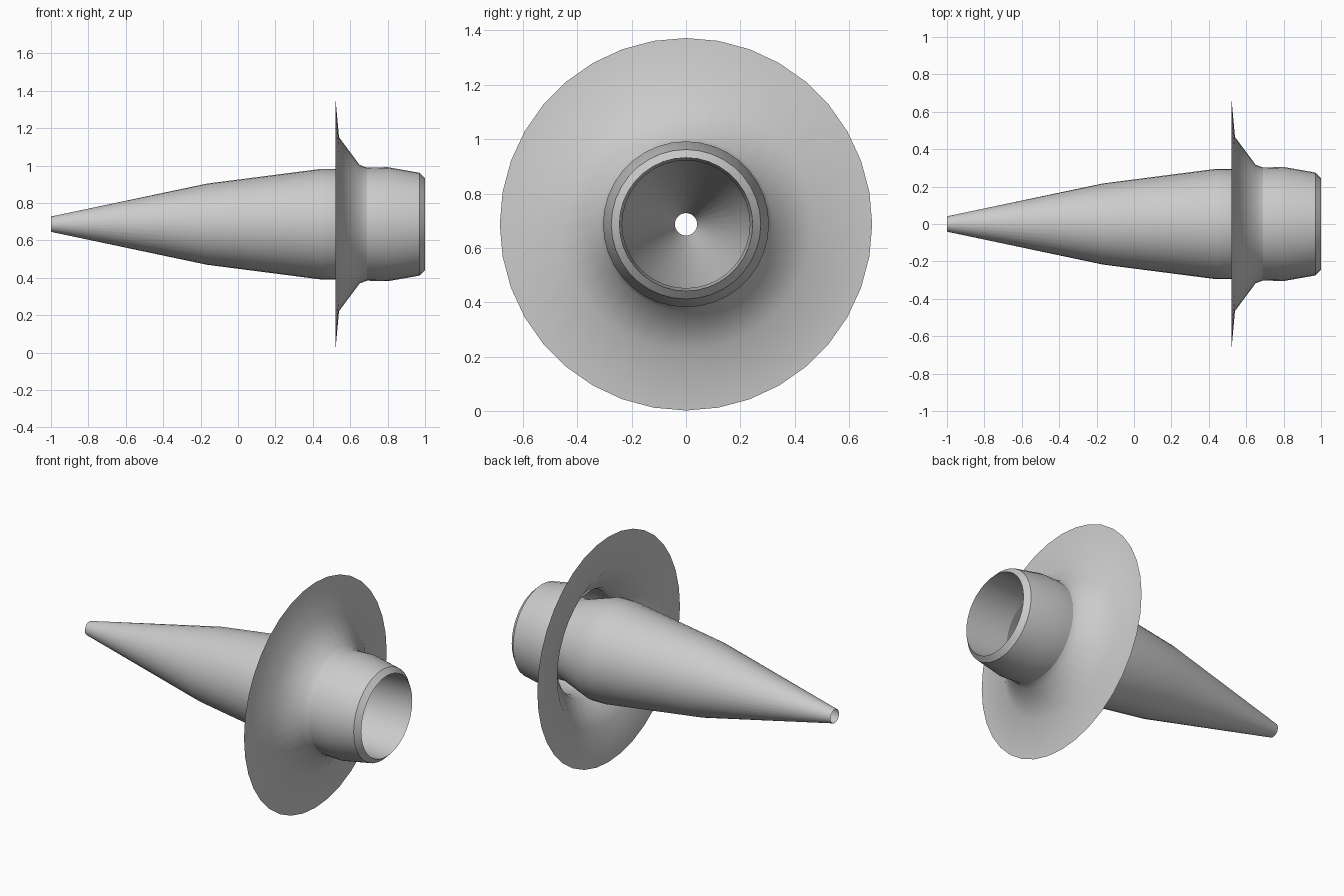
import bpy
import bmesh
import math

if "Cube" in bpy.data.objects:
    bpy.data.objects.remove(bpy.data.objects["Cube"])

SIDES = 36
AXIS_Z = 0.687

grey = bpy.data.materials.new("plain_grey")
grey.use_nodes = True
grey.diffuse_color = (0.6, 0.6, 0.6, 1)
grey.node_tree.nodes["Principled BSDF"].inputs["Base Color"].default_value = (0.6, 0.6, 0.6, 1)


def lathe(name, profile, angle=20):
    """Revolve (x, radius) points about the horizontal x axis."""
    bm = bmesh.new()
    rings = []
    for x, r in profile:
        ring = []
        for i in range(SIDES):
            a = 2 * math.pi * i / SIDES
            ring.append(bm.verts.new((x, r * math.cos(a), r * math.sin(a))))
        rings.append(ring)
    for a, b in zip(rings, rings[1:]):
        for i in range(SIDES):
            j = (i + 1) % SIDES
            bm.faces.new((a[i], b[i], b[j], a[j]))
    mesh = bpy.data.meshes.new(name)
    bm.to_mesh(mesh)
    bm.free()
    mesh.materials.append(grey)
    obj = bpy.data.objects.new(name, mesh)
    obj.location.z = AXIS_Z
    bpy.context.collection.objects.link(obj)
    bpy.ops.object.select_all(action="DESELECT")
    obj.select_set(True)
    bpy.context.view_layer.objects.active = obj
    bpy.ops.object.shade_smooth_by_angle(angle=math.radians(angle))
    return obj


# Long hollow tapering nozzle, its wide end tucked inside the collar
lathe("nozzle_cone", [(0.72, 0.235), (0.53, 0.295), (0.44, 0.295),
                      (-0.165, 0.217), (-1.0, 0.041)])

# Thin flared flange, hollow on the nozzle side
lathe("flange", [(0.69, 0.302), (0.65, 0.317), (0.54, 0.465), (0.52, 0.685)], 45)

# Rounded mouth collar with chamfered lip and inner wall
lathe("mouth_collar", [(0.72, 0.235), (1.0, 0.245), (0.97, 0.275), (0.80, 0.305),
                       (0.69, 0.302)])
